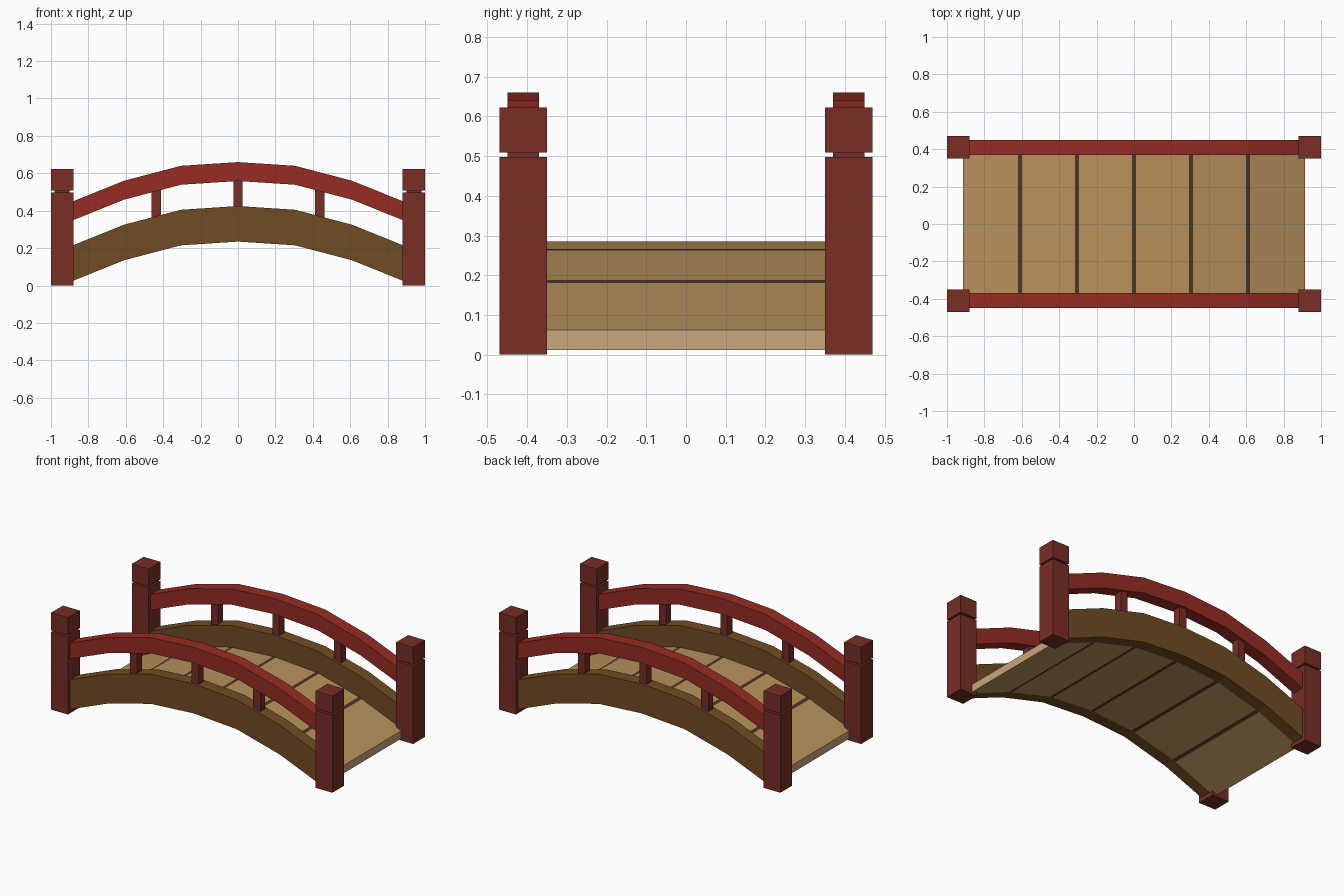
import bpy, bmesh

if "Cube" in bpy.data.objects:
    bpy.data.objects.remove(bpy.data.objects["Cube"])


def material(name, rgb):
    def lin(c):
        c /= 255
        return c / 12.92 if c <= 0.04045 else ((c + 0.055) / 1.055) ** 2.4
    m = bpy.data.materials.new(name)
    m.diffuse_color = (*[lin(c) for c in rgb], 1)
    m.use_nodes = True
    m.node_tree.nodes["Principled BSDF"].inputs["Base Color"].default_value = m.diffuse_color
    return m


RAIL = material("bright red", (150, 44, 36))
POST = material("dark red", (120, 46, 38))
BEAM = material("brown", (112, 76, 36))
DECK = material("tan wood", (184, 146, 92))
GAP = material("dark brown", (78, 54, 36))
END = material("pale end grain", (200, 168, 125))

# Arch line shared by deck, beams and rails (deck surface height)
ARCH = [(0, 0.285), (0.305, 0.265), (0.61, 0.185), (0.915, 0.062)]


def arch_z(x):
    x = abs(x)
    for (x0, z0), (x1, z1) in zip(ARCH, ARCH[1:]):
        if x <= x1 + 1e-6:
            return z0 + (z1 - z0) * (x - x0) / (x1 - x0)


def finish(name, bm, mats):
    bmesh.ops.recalc_face_normals(bm, faces=bm.faces)
    me = bpy.data.meshes.new(name)
    bm.to_mesh(me)
    bm.free()
    for m in mats:
        me.materials.append(m)
    ob = bpy.data.objects.new(name, me)
    bpy.context.collection.objects.link(ob)
    return ob


def arched_bar(name, xs, y0, y1, low, high, mats, rule=None):
    """Rectangular section swept along the arch, offset vertically."""
    bm = bmesh.new()
    rings = []
    for x in xs:
        z = arch_z(x)
        rings.append([bm.verts.new((x, y, z + d)) for y, d in
                      ((y0, low), (y1, low), (y1, high), (y0, high))])
    for a, b in zip(rings, rings[1:]):
        for i in range(4):
            j = (i + 1) % 4
            bm.faces.new((a[i], a[j], b[j], b[i]))
    bm.faces.new(rings[0])
    bm.faces.new(rings[-1])
    if rule:
        for f in bm.faces:
            f.material_index = rule(f.calc_center_median())
    return finish(name, bm, mats)


def box(name, x, y, z0, z1, w, mat):
    bm = bmesh.new()
    bmesh.ops.create_cube(bm, size=1)
    for v in bm.verts:
        v.co = (x + v.co.x * w, y + v.co.y * w, (z0 + z1) / 2 + v.co.z * (z1 - z0))
    return finish(name, bm, [mat])


# Deck: six planks with dark seams at the joints and pale ends
joints = [i * 0.305 for i in range(-2, 3)]
seam = 0.011
deck_xs = sorted([-0.915, 0.915] + [j + d for j in joints for d in (-seam, 0, seam)])


def deck_rule(c):
    if abs(c.x) > 0.91:
        return 2
    return 1 if any(abs(c.x - j) < seam for j in joints) else 0


arched_bar("deck", deck_xs, -0.372, 0.372, -0.05, 0, [DECK, GAP, END], deck_rule)

arch_xs = [i * 0.305 for i in range(-3, 4)]
for side, s in (("front", -1), ("back", 1)):
    y = 0.41 * s
    # Side beam and handrail
    arched_bar(side + "_beam", arch_xs, y - 0.04, y + 0.04, -0.05, 0.14, [BEAM])
    arched_bar(side + "_handrail", arch_xs, y - 0.04, y + 0.04, 0.274, 0.375, [RAIL])
    # Balusters
    for i in (-1, 0, 1):
        x = i * 0.438
        z = arch_z(x)
        box(f"{side}_baluster_{i + 2}", x, y, z + 0.10, z + 0.30, 0.05, POST)
    # End posts with neck and cap
    for end, e in (("left", -1), ("right", 1)):
        x = 0.94 * e
        tag = f"{side}_{end}_"
        box(tag + "post", x, y, 0, 0.498, 0.12, POST)
        box(tag + "post_neck", x, y, 0.49, 0.52, 0.08, POST)
        box(tag + "post_cap", x, y, 0.509, 0.622, 0.12, POST)
